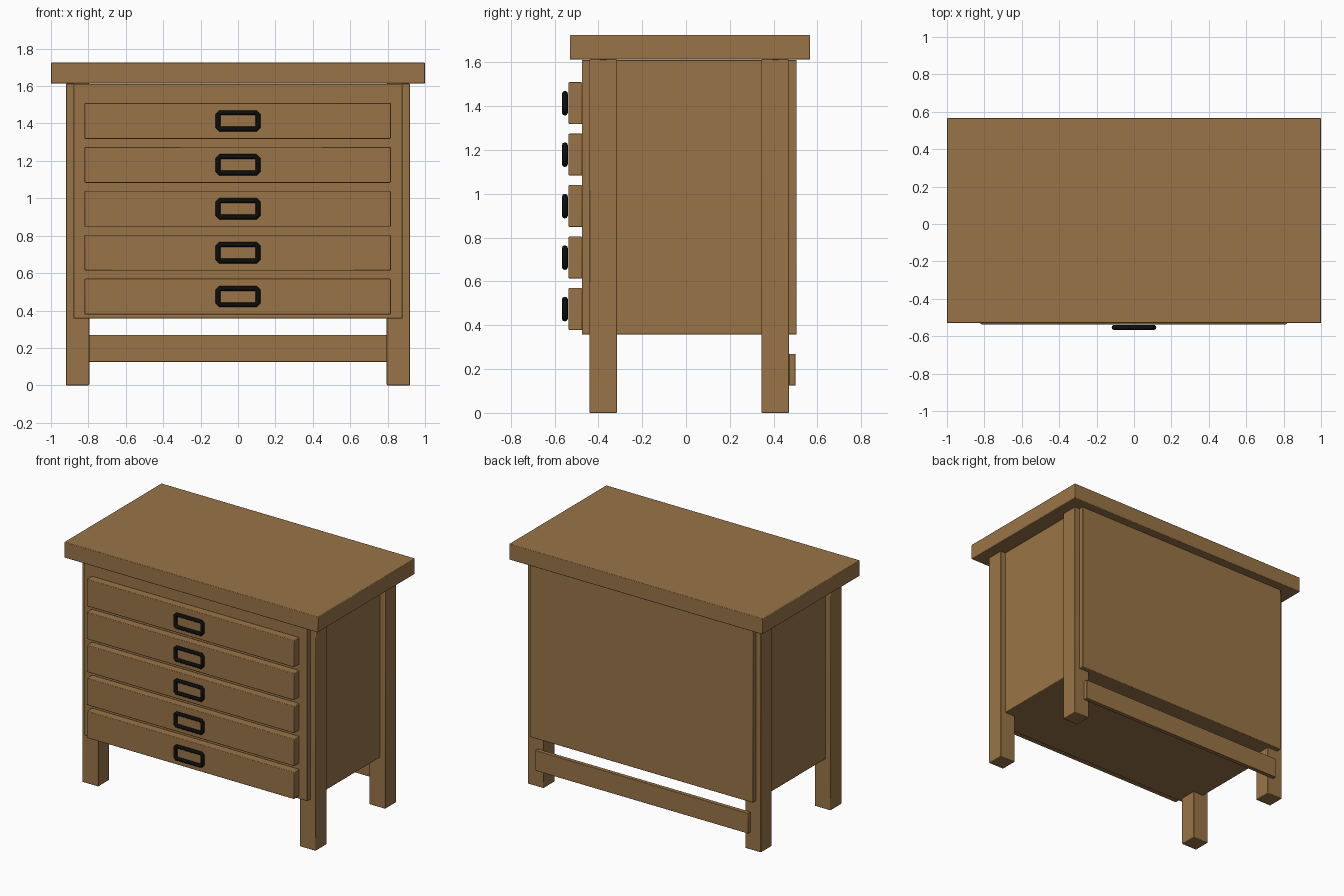
import bpy

default_cube = bpy.data.objects.get("Cube")
if default_cube:
    bpy.data.objects.remove(default_cube, do_unlink=True)


def make_material(name, color, roughness):
    mat = bpy.data.materials.new(name)
    mat.use_nodes = True
    mat.diffuse_color = color
    shader = next(n for n in mat.node_tree.nodes if n.type == 'BSDF_PRINCIPLED')
    shader.inputs["Base Color"].default_value = color
    shader.inputs["Roughness"].default_value = roughness
    return mat


wood = make_material("brown wood", (0.32, 0.175, 0.063, 1), 0.6)
metal = make_material("black metal", (0.004, 0.004, 0.004, 1), 0.5)


def box(name, x, y, z, bevel=0.004):
    """Softened box from (min, max) ranges on each axis."""
    ranges = (x, y, z)
    bpy.ops.mesh.primitive_cube_add(size=1, location=[(a + b) / 2 for a, b in ranges])
    obj = bpy.context.object
    obj.name = name
    obj.scale = [b - a for a, b in ranges]
    bpy.ops.object.transform_apply(location=False, rotation=False, scale=True)
    mod = obj.modifiers.new("soft edges", 'BEVEL')
    mod.width = bevel
    mod.segments = 2
    obj.data.materials.append(wood)
    bpy.ops.object.shade_smooth_by_angle()
    return obj


def handle(name, z):
    """Closed rectangular loop of round bar with clipped corners."""
    w, h, c = 0.107, 0.044, 0.012
    corner = [(w, h - c), (w - c, h)]
    points = corner + [(-x, y) for x, y in reversed(corner)]
    points += [(-x, -y) for x, y in points]
    curve = bpy.data.curves.new(name, 'CURVE')
    curve.dimensions = '3D'
    curve.bevel_depth = 0.0135
    curve.bevel_resolution = 2
    spline = curve.splines.new('POLY')
    spline.points.add(len(points) - 1)
    for p, (x, y) in zip(spline.points, points):
        p.co = (x, 0, y, 1)
    spline.use_cyclic_u = True
    curve.materials.append(metal)
    obj = bpy.data.objects.new(name, curve)
    obj.location = (0, -0.553, z)
    bpy.context.collection.objects.link(obj)


# Carcass and overhanging top
box("table_top", (-1, 1), (-0.53, 0.566), (1.613, 1.725))
box("cabinet_body", (-0.88, 0.88), (-0.475, 0.505), (0.357, 1.612))

# Four square legs standing proud of the sides
for depth, y in (("front", (-0.44, -0.315)), ("back", (0.345, 0.47))):
    box(depth + "_right_leg", (-0.92, -0.795), y, (0, 1.613))
    box(depth + "_left_leg", (0.795, 0.92), y, (0, 1.613))

# Low rail across the back legs
box("back_rail", (-0.84, 0.84), (0.47, 0.5), (0.125, 0.27), 0.003)

# Drawer fronts, each with a handle
for i in range(5):
    mid = 0.474 + i * 0.235
    box(f"drawer_front_{i + 1}", (-0.82, 0.817), (-0.536, -0.475), (mid - 0.096, mid + 0.096))
    handle(f"drawer_handle_{i + 1}", mid)
